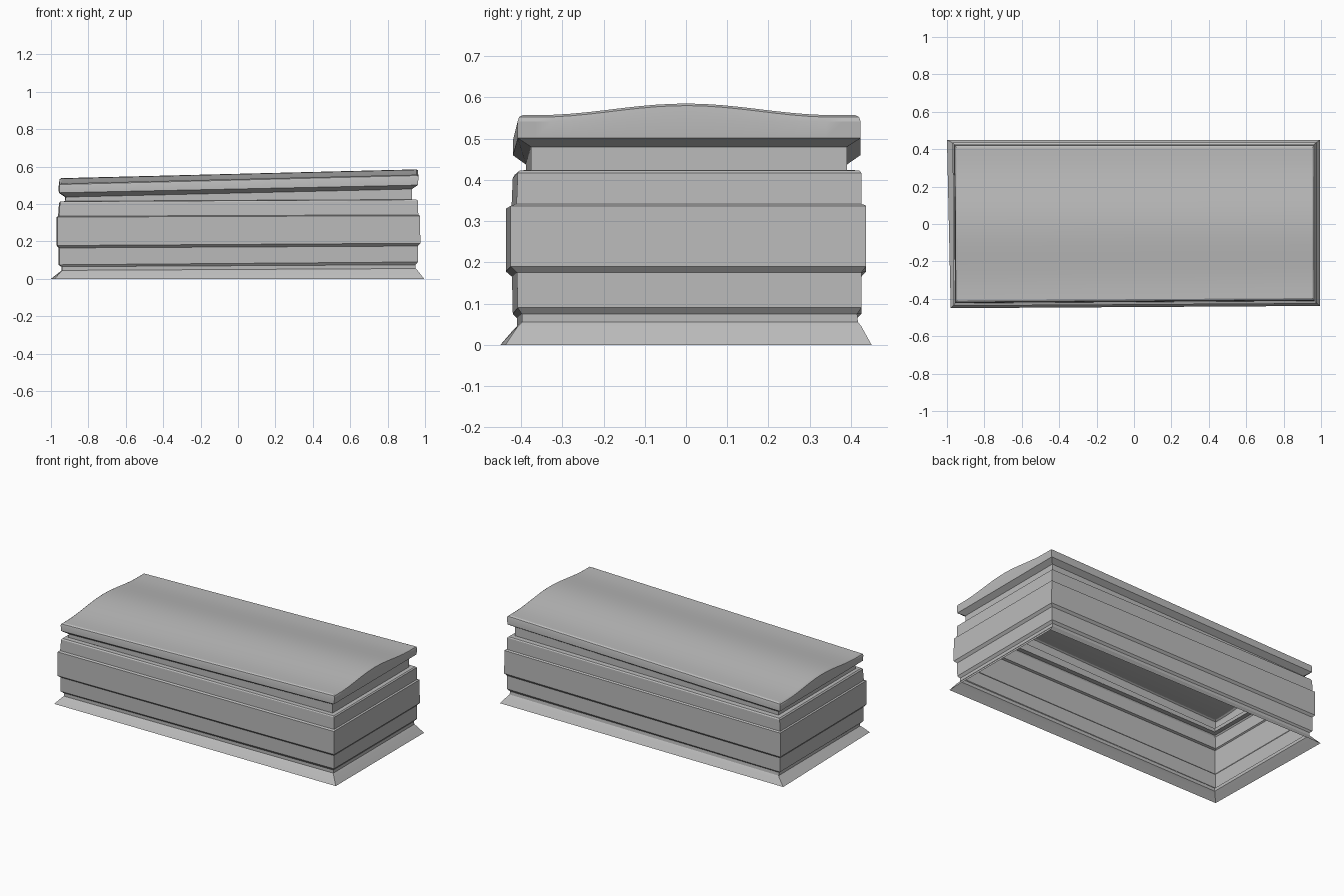
import bpy
import bmesh
import math

cube = bpy.data.objects.get("Cube")
if cube:
    bpy.data.objects.remove(cube, do_unlink=True)

# One plain stone colour
stone = bpy.data.materials.new("grey stone")
stone.use_nodes = True
colour = (0.5, 0.5, 0.5, 1)
stone.diffuse_color = colour
shader = next(n for n in stone.node_tree.nodes if n.type == "BSDF_PRINCIPLED")
shader.inputs["Base Color"].default_value = colour
shader.inputs["Roughness"].default_value = 0.8


def arch(y):
    """Gentle bell-shaped rise of the lid along its centre line."""
    t = min(abs(y) / 0.36, 1)
    return 0.028 * (0.5 + 0.5 * math.cos(math.pi * t))


def add_ring(bm, ring, steps, skew):
    """One rectangular course: left, right, front, back, height at each end."""
    left, right, front, back, z_left, z_right, rise = ring
    points = []
    for i in range(steps + 1):
        t = i / steps
        y = front + 0.012 + t * (back - front - 0.012)
        points.append((right, y, z_right + rise * arch(y)))
    for i in range(steps, -1, -1):
        t = i / steps
        y = front + t * (back - front)
        points.append((left + skew * (1 - t), y, z_left + rise * arch(y)))
    return [bm.verts.new(p) for p in points]


def stack(name, rings, steps=1, base_skew=0.0, capped=False):
    """Skin a pile of courses into an open-bottomed shell."""
    bm = bmesh.new()
    loops = [add_ring(bm, r, steps, base_skew if k == 0 else 0.005)
             for k, r in enumerate(rings)]
    count = len(loops[0])
    for low, high in zip(loops, loops[1:]):
        for i in range(count):
            j = (i + 1) % count
            bm.faces.new((low[i], low[j], high[j], high[i]))
    if capped:
        top = loops[-1]
        for i in range(steps):
            bm.faces.new((top[i], top[i + 1], top[count - 2 - i], top[count - 1 - i]))
    mesh = bpy.data.meshes.new(name)
    bm.to_mesh(mesh)
    bm.free()
    mesh.materials.append(stone)
    obj = bpy.data.objects.new(name, mesh)
    bpy.context.collection.objects.link(obj)
    bpy.ops.object.select_all(action="DESELECT")
    obj.select_set(True)
    bpy.context.view_layer.objects.active = obj
    bpy.ops.object.shade_smooth_by_angle(angle=math.radians(20))
    return obj


# Flared foot below the chest
stack("flared_foot", [
    (-1, 0.995, -0.45, 0.45, 0, 0, 0),
    (-0.955, 0.96, -0.42, 0.425, 0.035, 0.045, 0),
    (-0.945, 0.95, -0.41, 0.417, 0.045, 0.055, 0),
    (-0.945, 0.95, -0.41, 0.415, 0.065, 0.075, 0),
], base_skew=0.02)

# Chest with its raised middle band and the ledge under the lid
stack("chest", [
    (-0.945, 0.95, -0.41, 0.415, 0.065, 0.075, 0),
    (-0.96, 0.962, -0.42, 0.425, 0.075, 0.09, 0),
    (-0.96, 0.962, -0.422, 0.425, 0.165, 0.175, 0),
    (-0.97, 0.975, -0.437, 0.437, 0.178, 0.19, 0),
    (-0.97, 0.973, -0.437, 0.437, 0.33, 0.337, 0),
    (-0.962, 0.964, -0.423, 0.426, 0.335, 0.342, 0),
    (-0.957, 0.962, -0.42, 0.425, 0.405, 0.417, 0),
    (-0.95, 0.955, -0.415, 0.42, 0.413, 0.423, 0),
    (-0.925, 0.93, -0.388, 0.39, 0.415, 0.424, 0),
])

# Tilted lid: recessed neck, overhanging lip and arched top
stack("lid", [
    (-0.925, 0.93, -0.388, 0.39, 0.415, 0.424, 0),
    (-0.925, 0.93, -0.388, 0.39, 0.437, 0.48, 0),
    (-0.958, 0.962, -0.42, 0.423, 0.46, 0.501, 0),
    (-0.96, 0.965, -0.42, 0.423, 0.495, 0.542, 0),
    (-0.957, 0.962, -0.417, 0.42, 0.504, 0.552, 1),
    (-0.948, 0.954, -0.408, 0.41, 0.51, 0.557, 1),
], steps=20, capped=True)
